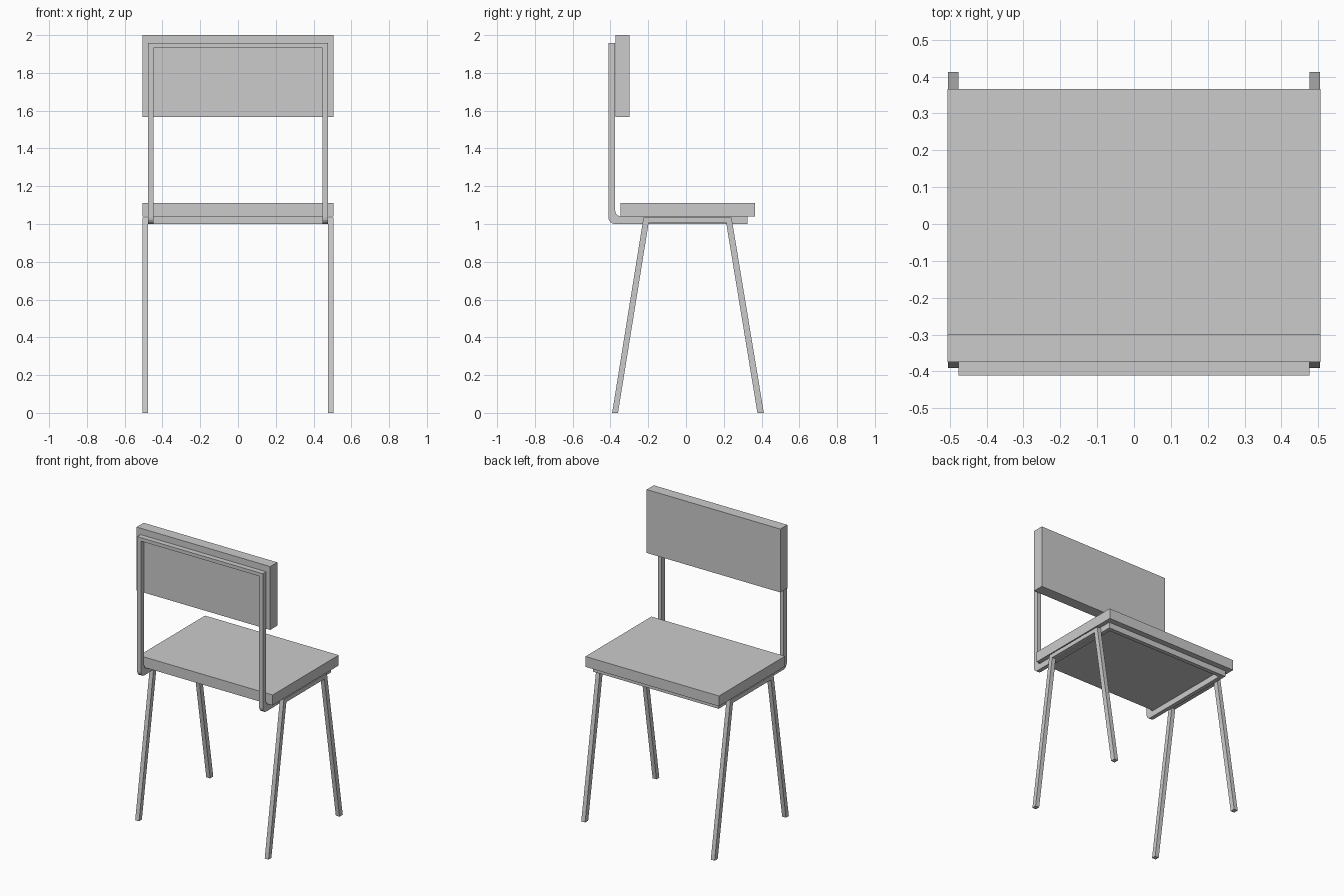
import bpy, bmesh, math

if "Cube" in bpy.data.objects:
    bpy.data.objects.remove(bpy.data.objects["Cube"])


def box(name, lo, hi):
    bm = bmesh.new()
    bmesh.ops.create_cube(bm, size=1)
    for v in bm.verts:
        v.co = [(a + b) / 2 + c * (b - a) for a, b, c in zip(lo, hi, v.co)]
    return finish(name, bm)


def finish(name, bm):
    bmesh.ops.recalc_face_normals(bm, faces=bm.faces)
    mesh = bpy.data.meshes.new(name)
    bm.to_mesh(mesh)
    bm.free()
    ob = bpy.data.objects.new(name, mesh)
    bpy.context.collection.objects.link(ob)
    return ob


def side_strip(name, outer, inner, x0, x1):
    """Flat bar between two matching (y, z) paths, with thickness in x."""
    bm = bmesh.new()
    rings = [[bm.verts.new((x, y, z)) for x, (y, z) in
              ((x0, o), (x1, o), (x1, i), (x0, i))]
             for o, i in zip(outer, inner)]
    for a, b in zip(rings, rings[1:]):
        for k in range(4):
            bm.faces.new((a[k], a[k - 1], b[k - 1], b[k]))
    bm.faces.new(rings[0])
    bm.faces.new(rings[-1])
    return finish(name, bm)


def arc(cy, cz, r, steps=4):
    angles = [math.pi + math.pi / 2 * k / steps for k in range(steps + 1)]
    return [(cy + r * math.cos(a), cz + r * math.sin(a)) for a in angles]


# Seat and backrest panels
box("seat", (-0.506, -0.348, 1.04), (0.506, 0.366, 1.111))
box("backrest", (-0.506, -0.374, 1.566), (0.506, -0.298, 2.0))

# Splayed leg frames: inverted U on each side
leg_outer = [(-0.391, 0), (-0.225, 1.034), (0.241, 1.034), (0.412, 0)]
leg_inner = [(-0.360, 0), (-0.198, 1.005), (0.213, 1.005), (0.378, 0)]
# Back supports: upright bending forward under the seat
bend_outer = [(-0.411, 1.933)] + arc(-0.376, 1.035, 0.035) + [(0.297, 1.0)]
bend_inner = [(-0.375, 1.933)] + arc(-0.345, 1.07, 0.030) + [(0.297, 1.04)]

for side, s in (("left", -1), ("right", 1)):
    side_strip(side + "_leg_frame", leg_outer, leg_inner, s * 0.476, s * 0.505)
    side_strip(side + "_back_support", bend_outer, bend_inner, s * 0.448, s * 0.476)

# Cross bars closing the support loop
box("top_cross_bar", (-0.476, -0.411, 1.933), (0.476, -0.375, 1.957))
box("seat_cross_bar", (-0.476, 0.297, 1.0), (0.476, 0.326, 1.04))
